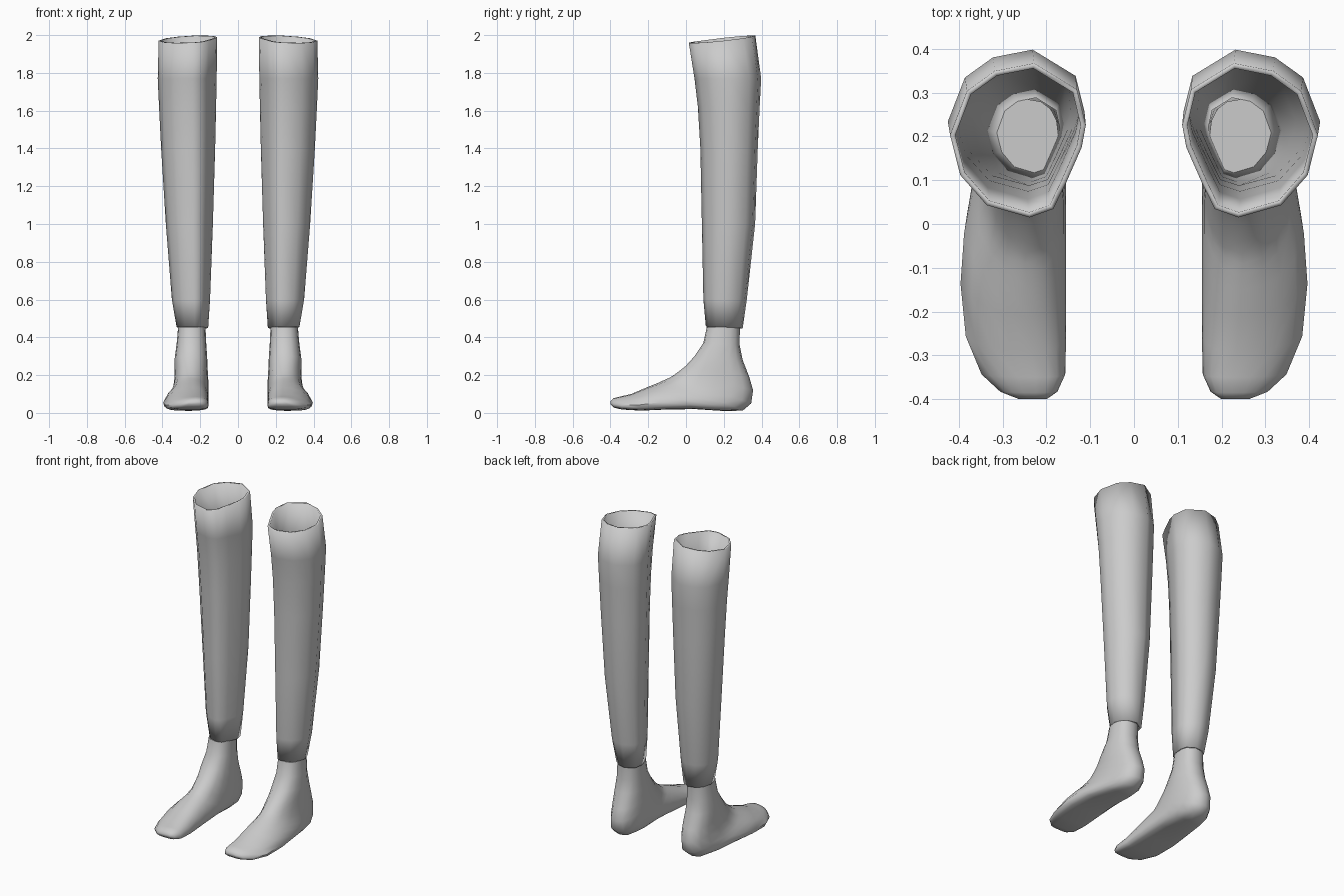
import bpy, bmesh, math

cube = bpy.data.objects.get("Cube")
if cube:
    bpy.data.objects.remove(cube)

grey = bpy.data.materials.new("plain grey")
grey.use_nodes = True
grey.diffuse_color = (0.6, 0.6, 0.6, 1)
grey.node_tree.nodes["Principled BSDF"].inputs["Base Color"].default_value = (0.6, 0.6, 0.6, 1)


def loft(name, rings, side, caps):
    """Skin a list of equal-length rings, mirrored to one side."""
    bm = bmesh.new()
    loops = [[bm.verts.new((x * side, y, z)) for x, y, z in ring] for ring in rings]
    n = len(loops[0])
    for a, b in zip(loops, loops[1:]):
        for i in range(n):
            j = (i + 1) % n
            bm.faces.new((a[i], a[j], b[j], b[i]))
    if caps:
        bm.faces.new(loops[0])
        bm.faces.new(loops[-1])
    bmesh.ops.recalc_face_normals(bm, faces=bm.faces)
    mesh = bpy.data.meshes.new(name)
    bm.to_mesh(mesh)
    bm.free()
    mesh.materials.append(grey)
    obj = bpy.data.objects.new(name, mesh)
    bpy.context.collection.objects.link(obj)
    bpy.ops.object.select_all(action="DESELECT")
    obj.select_set(True)
    bpy.context.view_layer.objects.active = obj
    bpy.ops.object.shade_smooth_by_angle(angle=math.radians(50))
    return obj


# Trouser cross-section, within a unit box
OUTLINE = [(-1, .2), (-.87, .66), (-.24, 1), (.34, .9), (.75, .64), (1, .07),
           (.85, -.45), (.46, -.84), (-.17, -1), (-.52, -.89), (-.71, -.55), (-.94, -.09)]

# Trouser levels: height, inner x, outer x, front y, back y, tilt
LEVELS = [(.452, .158, .325, .105, .3, -.005), (.6, .148, .35, .092, .322, 0),
          (1, .133, .382, .084, .366, 0), (1.4, .121, .407, .076, .38, 0),
          (1.62, .116, .418, .063, .39, 0), (1.77, .113, .425, .045, .398, 0),
          (1.977, .11, .42, .015, .367, .019)]


def trouser_rings():
    rings = []
    for z, x0, x1, y0, y1, tilt in LEVELS:
        rings.append([((x0 + x1) / 2 + u * (x1 - x0) / 2,
                       (y0 + y1) / 2 + v * (y1 - y0) / 2,
                       z + tilt * (v - .4 * u)) for u, v in OUTLINE])
    return rings


# Foot sections fanning from ankle to toe:
# upper y, upper z, lower y, lower z, inner x, outer x, forefoot blend
SECTIONS = [(.11, .455, .285, .455, .172, .317, 0), (.092, .37, .284, .36, .168, .325, 0),
            (.045, .3, .3, .28, .163, .335, 0), (0, .25, .335, .19, .16, .335, 0),
            (-.04, .218, .355, .12, .157, .338, 0), (-.068, .197, .345, .05, .155, .345, .1),
            (-.09, .185, .3, .012, .155, .355, .2), (-.115, .174, .2, .01, .155, .368, .5),
            (-.15, .158, .05, .02, .155, .388, .8), (-.21, .134, -.1, .018, .155, .396, 1),
            (-.29, .1, -.24, .012, .155, .384, 1), (-.35, .086, -.34, .018, .157, .348, 1),
            (-.385, .077, -.382, .028, .175, .305, .8), (-.4, .062, -.4, .045, .2, .262, .5)]


def foot_rings(count=16):
    rings = []
    for y0, z0, y1, z1, x0, x1, fore in SECTIONS:
        middle = .5 + .17 * fore
        ring = []
        for i in range(count):
            t = math.tau * i / count
            c, s = math.cos(t), math.sin(t)
            power = .85 if s > 0 else .85 - .25 * fore
            u = math.copysign(abs(c) ** power, c)
            v = math.copysign(abs(s) ** power, s)
            if u > 0 and v > 0:
                u *= 1 - .3 * fore * v
            # instep ridge sits toward the inner side
            u -= .3 * fore * max(v, 0) * (1 - abs(u))
            f = middle - v * (middle if v > 0 else 1 - middle)
            ring.append(((x0 + x1) / 2 + u * (x1 - x0) / 2,
                         y0 + (y1 - y0) * f, z0 + (z1 - z0) * f))
        rings.append(ring)
    return rings


for label, side in (("left", 1), ("right", -1)):
    loft(label + "_foot", foot_rings(), side, True)
    leg = loft(label + "_trouser_leg", trouser_rings(), side, False)
    wall = leg.modifiers.new("cloth thickness", "SOLIDIFY")
    wall.thickness = .012
    wall.offset = -1
